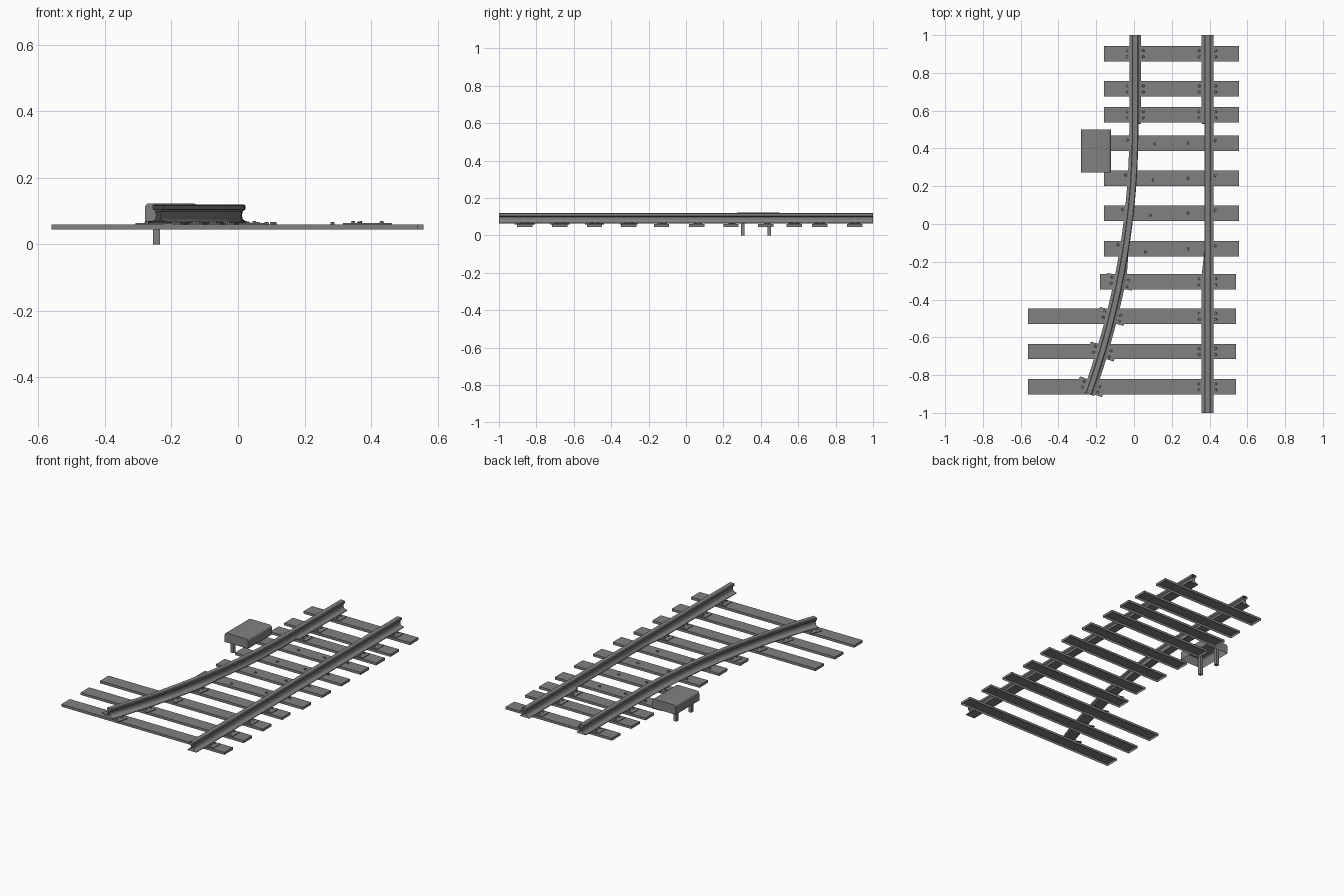
import bpy, bmesh, math
from mathutils import Matrix, Vector

cube = bpy.data.objects.get("Cube")
if cube:
    bpy.data.objects.remove(cube, do_unlink=True)

steel = bpy.data.materials.new("mid grey")
steel.use_nodes = True
grey = (0.22, 0.22, 0.22, 1)
steel.diffuse_color = grey
steel.node_tree.nodes["Principled BSDF"].inputs["Base Color"].default_value = grey


def finish(name, bm, smooth=False):
    mesh = bpy.data.meshes.new(name)
    bm.to_mesh(mesh)
    bm.free()
    mesh.materials.append(steel)
    ob = bpy.data.objects.new(name, mesh)
    bpy.context.collection.objects.link(ob)
    if smooth:
        bpy.ops.object.select_all(action="DESELECT")
        ob.select_set(True)
        bpy.context.view_layer.objects.active = ob
        bpy.ops.object.shade_smooth_by_angle(angle=math.radians(35))
    return ob


def add_box(bm, low, high, open_bottom=False, turn=None):
    low, high = Vector(low), Vector(high)
    mat = Matrix.Translation((low + high) / 2) @ Matrix.Diagonal((*(high - low), 1))
    if turn:
        mat = turn @ mat
    verts = bmesh.ops.create_cube(bm, size=1, matrix=mat)["verts"]
    if open_bottom:
        faces = {f for v in verts for f in v.link_faces}
        bottom = min(faces, key=lambda f: f.calc_center_median().z)
        bmesh.ops.delete(bm, geom=[bottom], context="FACES_ONLY")
    return verts


STRAIGHT_X, CURVE_X, CURVE_START, RADIUS = 0.389, 0.006, 0.5, 3.97
RAIL_BASE, FOOT = 0.063, 0.031


def curve_at(y):
    """Centre x and heading of the curved rail."""
    d = max(0, CURVE_START - y)
    return CURVE_X - d * d / (2 * RADIUS), -math.atan(d / RADIUS)


def straight_at(y):
    return STRAIGHT_X, 0.0


def inner_foot(y):
    """Foot width on the inner side, trimmed along the switch zone."""
    if y > 0.53 or y < -0.27:
        return FOOT
    return FOOT - 0.014 * min(1, (y + 0.27) / 0.12)


# Half of the rail section, from foot to head: offset, height
HALF = [(FOOT, 0.063), (FOOT, 0.067), (0.014, 0.071), (0.008, 0.077), (0.006, 0.086),
        (0.008, 0.099), (0.016, 0.105), (0.017, 0.116), (0.013, 0.12)]


def rail(name, place, inner, y_end):
    bm = bmesh.new()
    stations = [1, 0.531, 0.529] + [0.5 - 0.05 * i for i in range(28)] + [y_end]
    rings = []
    for y in stations:
        x, a = place(y)
        trim = inner_foot(y)
        ring = []
        for side, pts in ((1, HALF), (-1, HALF[::-1])):
            for off, z in pts:
                o = min(off, trim) if side == inner else off
                ring.append(bm.verts.new((x + side * o * math.cos(a),
                                          y + side * o * math.sin(a), z)))
        rings.append(ring)
    n = len(rings[0])
    # Rail ends stay open
    for r, s in zip(rings, rings[1:]):
        for i in range(n):
            j = (i + 1) % n
            bm.faces.new((r[i], r[j], s[j], s[i]))
    bmesh.ops.recalc_face_normals(bm, faces=bm.faces[:])
    return finish(name, bm, True)


rail("straight_rail", straight_at, -1, -1.0)
rail("curved_rail", curve_at, 1, -0.9)

# Sleepers: centre y, left end, right end
SLEEPERS = [(y, -0.16, 0.557) for y in (0.902, 0.715, 0.578, 0.427, 0.241, 0.058, -0.131)]
SLEEPERS += [(-0.306, -0.18, 0.54)] + [(y, -0.56, 0.54) for y in (-0.489, -0.675, -0.862)]
for i, (y, x0, x1) in enumerate(SLEEPERS):
    bm = bmesh.new()
    add_box(bm, (x0, y - 0.041, 0.045), (x1, y + 0.041, 0.06), open_bottom=True)
    finish(f"sleeper_{i + 1}", bm)


def add_bolt(bm, x, y, turn, z=0.066):
    mat = turn @ Matrix.Translation((x, y, z))
    bmesh.ops.create_cone(bm, cap_ends=True, segments=6, radius1=0.008,
                          radius2=0.006, depth=0.008, matrix=mat)


# Base plates and bolts under each rail
plates, bolts = bmesh.new(), bmesh.new()
for y, x0, x1 in SLEEPERS:
    slide = -0.2 < y < 0.5
    for place, inner in ((straight_at, -1), (curve_at, 1)):
        x, a = place(y)
        turn = Matrix.Translation((x, y, 0)) @ Matrix.Rotation(a, 4, "Z")
        if slide:
            # Bolts of the switch zone, with one further in on the sleeper
            add_bolt(bolts, -inner * 0.042, 0.015, turn, 0.063)
            add_bolt(bolts, inner * 0.105, 0, turn, 0.063)
        else:
            reach = 0.073
            add_box(plates, (-reach, -0.033, 0.059), (reach, 0.033, 0.064), turn=turn)
            for sx in (-1, 1):
                for sy in (-1, 1):
                    add_bolt(bolts, sx * 0.043, sy * 0.016, turn)
finish("base_plates", plates)
finish("plate_bolts", bolts)

# Switch motor cover: open shell with rounded long top edges
bm = bmesh.new()
add_box(bm, (-0.28, 0.272, 0.066), (-0.122, 0.5, 0.123), open_bottom=True)
top_edges = [e for e in bm.edges if all(v.co.z > 0.1 for v in e.verts)
             and abs(e.verts[0].co.x - e.verts[1].co.x) < 0.001]
bmesh.ops.bevel(bm, geom=top_edges, offset=0.014, segments=4, profile=0.5, affect="EDGES")
finish("motor_cover", bm, True)

# Motor legs
for name, y in (("front_leg", 0.303), ("back_leg", 0.445)):
    bm = bmesh.new()
    add_box(bm, (-0.255, y - 0.01, 0), (-0.235, y + 0.01, 0.118))
    finish(name, bm)
